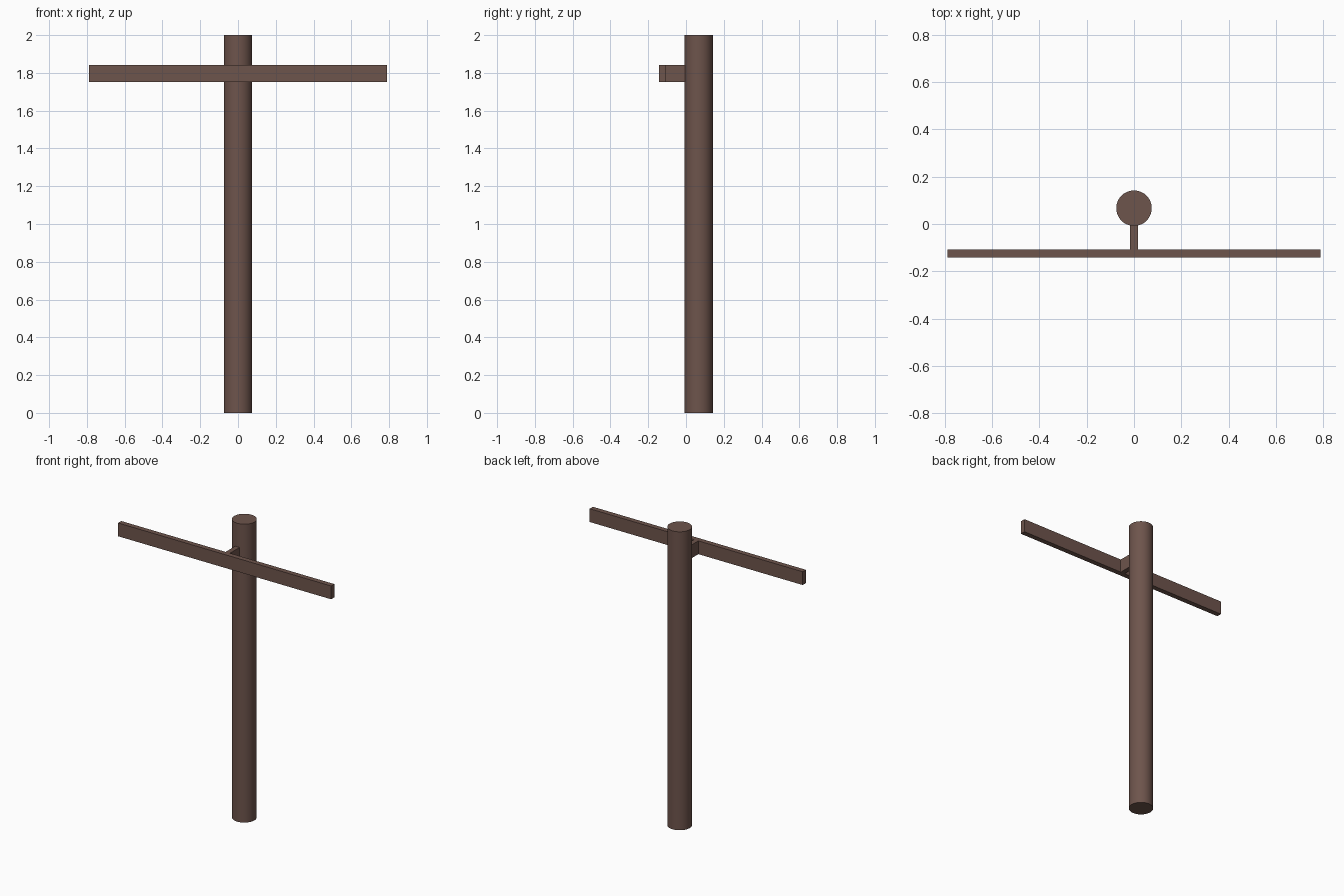
import bpy

if "Cube" in bpy.data.objects:
    bpy.data.objects.remove(bpy.data.objects["Cube"])

# Single brown wood colour
wood = bpy.data.materials.new("brown wood")
wood.diffuse_color = (0.155, 0.089, 0.072, 1)
wood.use_nodes = True
wood.node_tree.nodes["Principled BSDF"].inputs["Base Color"].default_value = wood.diffuse_color


def box(name, lo, hi):
    """Axis-aligned box between two corners."""
    bpy.ops.mesh.primitive_cube_add(size=1, location=[(a + b) / 2 for a, b in zip(lo, hi)])
    ob = bpy.context.object
    ob.name = name
    ob.scale = [b - a for a, b in zip(lo, hi)]
    bpy.ops.object.transform_apply(location=False, rotation=False, scale=True)
    ob.data.materials.append(wood)
    return ob


# Round upright pole
bpy.ops.mesh.primitive_cylinder_add(vertices=48, radius=0.075, depth=2, location=(0, 0.067, 1))
pole = bpy.context.object
pole.name = "pole"
pole.data.materials.append(wood)
bpy.ops.object.shade_smooth_by_angle()

# Flat crossbar held in front of the pole
Z0, Z1 = 1.753, 1.842
box("crossbar", (-0.79, -0.142, Z0), (0.79, -0.108, Z1))

# Short bracket joining crossbar and pole
box("bracket", (-0.016, -0.108, Z0), (0.016, 0.005, Z1))
